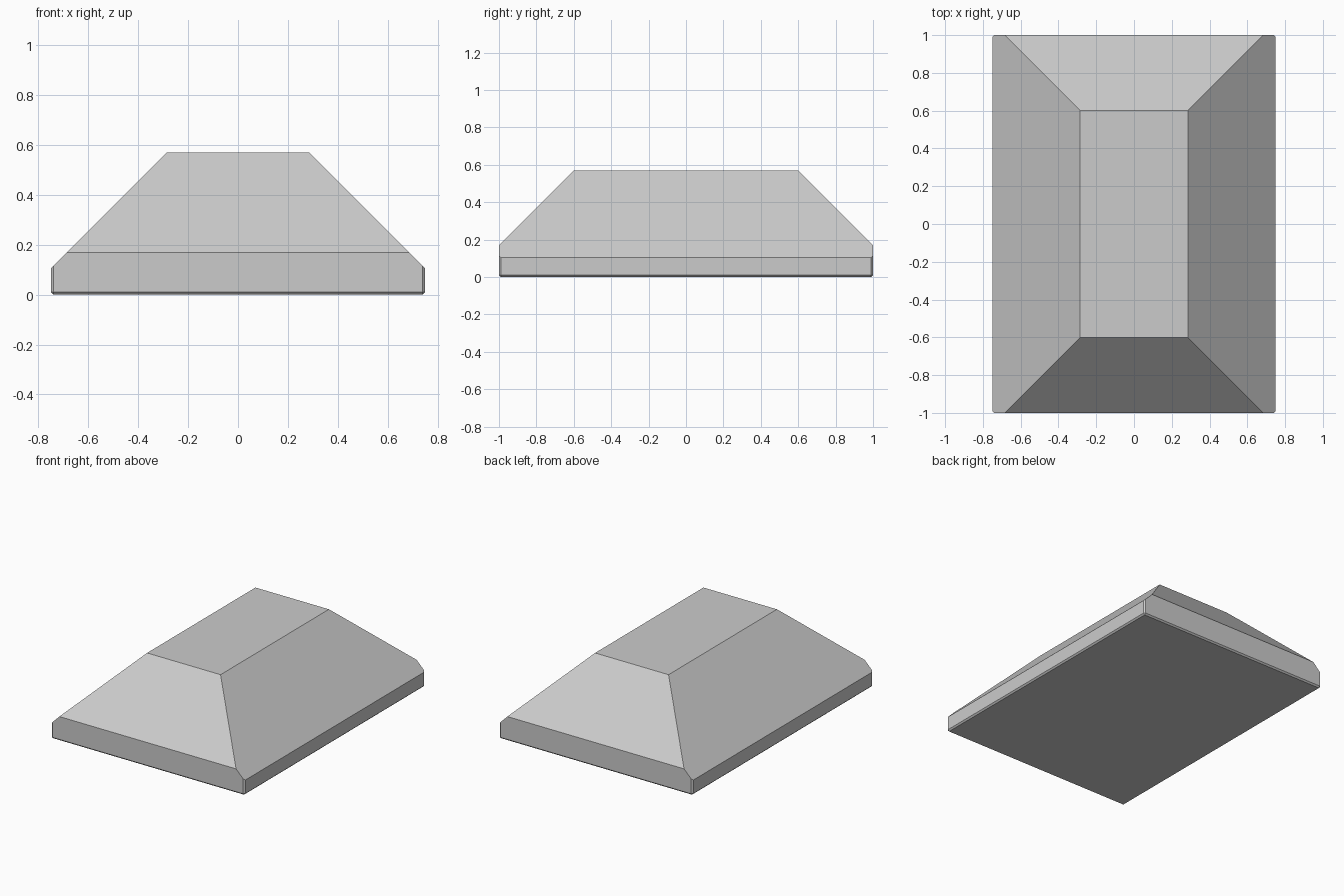
import bpy, bmesh
from mathutils import Vector

if "Cube" in bpy.data.objects:
    bpy.data.objects.remove(bpy.data.objects["Cube"])

W, D, H = 1.5, 2.0, 0.57      # overall size
BEVEL = 0.01                  # small edge chamfer
TOP_X, TOP_Y = 0.285, 0.6     # half size of the flat top

# base block with small chamfered edges
bm = bmesh.new()
bmesh.ops.create_cube(bm, size=1)
for v in bm.verts:
    v.co = Vector((v.co.x * W, v.co.y * D, (v.co.z + 0.5) * H))
bmesh.ops.bevel(bm, geom=bm.edges[:], offset=BEVEL, offset_type='OFFSET',
                segments=1, profile=0.5, affect='EDGES')

# four 45-degree roof slopes sliced off the block
for x, y in ((1, 0), (-1, 0), (0, 1), (0, -1)):
    cut = bmesh.ops.bisect_plane(
        bm, geom=bm.verts[:] + bm.edges[:] + bm.faces[:], dist=1e-6,
        plane_co=(x * TOP_X, y * TOP_Y, H), plane_no=Vector((x, y, 1)).normalized(),
        clear_outer=True)
    rim = [e for e in cut['geom_cut'] if isinstance(e, bmesh.types.BMEdge)]
    bmesh.ops.contextual_create(bm, geom=rim)

bmesh.ops.recalc_face_normals(bm, faces=bm.faces[:])
mesh = bpy.data.meshes.new("hipped_block")
bm.to_mesh(mesh)
bm.free()
obj = bpy.data.objects.new("hipped_block", mesh)
bpy.context.collection.objects.link(obj)
